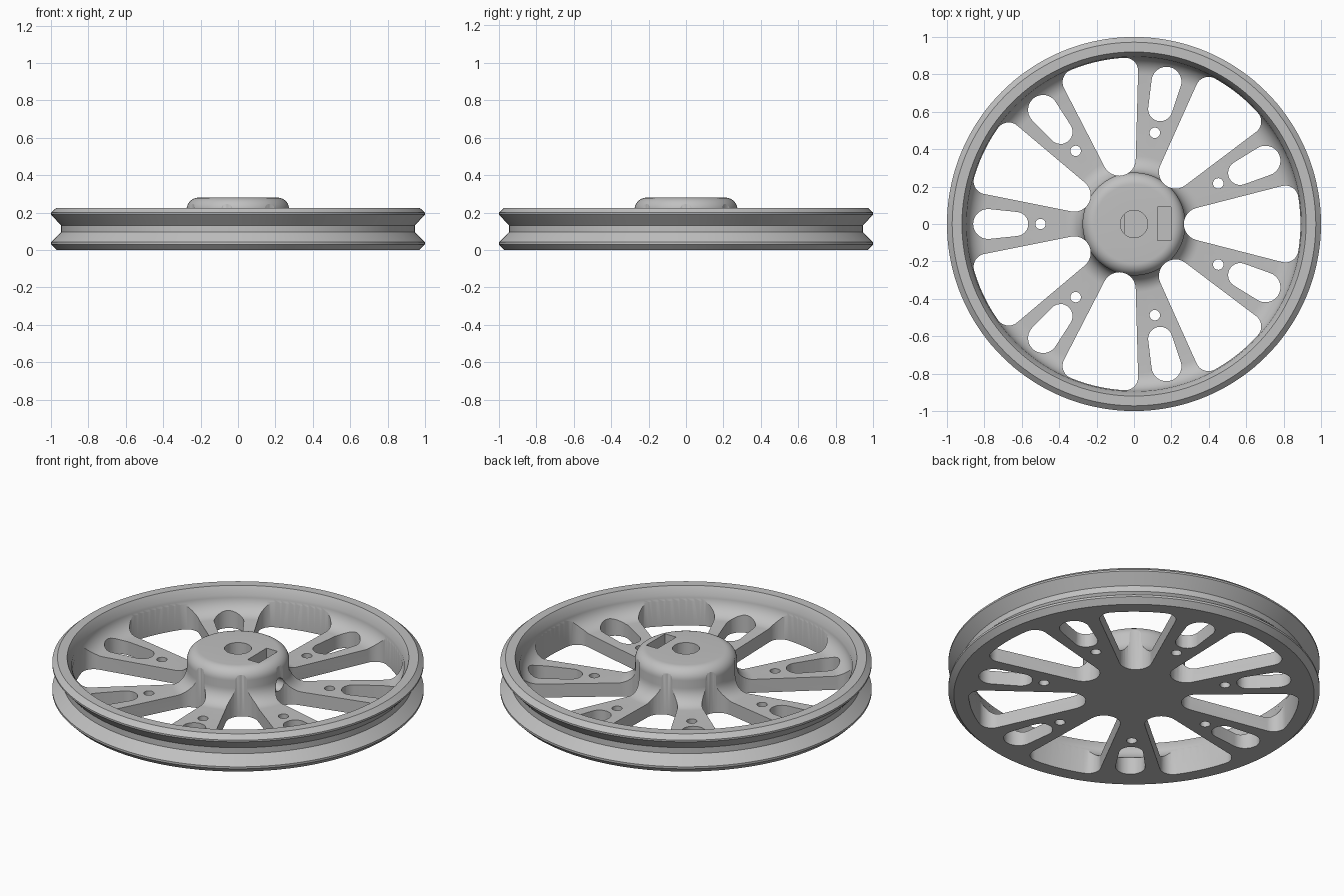
import bpy
import bmesh
from math import sin, cos, tan, asin, pi, radians

SPOKES = 7
STEP = 2 * pi / SPOKES

if "Cube" in bpy.data.objects:
    bpy.data.objects.remove(bpy.data.objects["Cube"])

grey = bpy.data.materials.new("light_grey")
grey.use_nodes = True
grey.diffuse_color = (0.53, 0.53, 0.53, 1)
grey.node_tree.nodes["Principled BSDF"].inputs["Base Color"].default_value = (0.53, 0.53, 0.53, 1)


def arc(cx, cy, r, start, end, n=12):
    """Points along an arc, angles in radians."""
    return [(cx + r * cos(start + (end - start) * i / n),
             cy + r * sin(start + (end - start) * i / n)) for i in range(n + 1)]


def make_object(name, bm):
    bmesh.ops.recalc_face_normals(bm, faces=bm.faces)
    mesh = bpy.data.meshes.new(name)
    bm.to_mesh(mesh)
    bm.free()
    mesh.materials.append(grey)
    obj = bpy.data.objects.new(name, mesh)
    bpy.context.collection.objects.link(obj)
    return obj


def add_prism(bm, outline, z0, z1, angle=0):
    """Extrude a flat outline upward, turned about the axle."""
    c, s = cos(angle), sin(angle)
    rings = [[bm.verts.new((x * c - y * s, x * s + y * c, z)) for x, y in outline]
             for z in (z0, z1)]
    bm.faces.new(rings[0])
    bm.faces.new(rings[1])
    n = len(outline)
    for i in range(n):
        j = (i + 1) % n
        bm.faces.new((rings[0][i], rings[0][j], rings[1][j], rings[1][i]))


def prism_cutter(name, outline, z0, z1):
    bm = bmesh.new()
    add_prism(bm, outline, z0, z1)
    return make_object(name, bm)


# Wheel body: one turned profile with grooved rim, thin web and domed hub
profile = [(0, 0), (0.97, 0), (1.0, 0.03), (1.0, 0.042), (0.945, 0.095),
           (0.945, 0.13), (1.0, 0.19), (1.0, 0.2), (0.972, 0.225), (0.92, 0.225)]
profile += arc(0.795, 0.18, 0.1, 0, -pi / 2, 10)
profile += arc(0.365, 0.17, 0.09, -pi / 2, -pi, 10)
profile += arc(0.21, 0.215, 0.065, 0, pi / 2, 10)
profile += [(0, 0.28)]
bm = bmesh.new()
verts = [bm.verts.new((r, 0, z)) for r, z in profile]
edges = [bm.edges.new(pair) for pair in zip(verts, verts[1:])]
bmesh.ops.spin(bm, geom=verts + edges, cent=(0, 0, 0), axis=(0, 0, 1),
               angle=2 * pi, steps=144, use_duplicate=False)
bmesh.ops.remove_doubles(bm, verts=bm.verts, dist=0.0001)
wheel = make_object("spoked_wheel", bm)

# Opening between spokes: radial sides, round inner end, rounded outer corners
half = radians(14.4)
outer_r, corner, inner_c = 0.89, 0.07, 0.355
side = pi / 2 + half
turn = half - asin(corner / (outer_r - corner))
px, py = (outer_r - corner) * cos(turn), (outer_r - corner) * sin(turn)
opening = arc(inner_c, 0, inner_c * sin(half), side, 2 * pi - side)
opening += arc(px, -py, corner, -side, -turn)
opening += arc(0, 0, outer_r, -turn, turn)[1:-1]
opening += arc(px, py, corner, turn, side)

# Tapered slot and small round hole in each spoke
taper = asin(0.08 / 0.78)
end = pi / 2 + taper
slot = arc(0.63, 0, 0.0646, end, 2 * pi - end) + arc(0.78, 0, 0.08, -end, end, 20)
pin_hole = arc(0.5, 0, 0.028, 0, 2 * pi, 24)[:-1]

bm = bmesh.new()
for i in range(SPOKES):
    spoke = pi + i * STEP
    add_prism(bm, opening, -0.1, 0.4, spoke + STEP / 2)
    add_prism(bm, slot, -0.1, 0.4, spoke)
    add_prism(bm, pin_hole, -0.1, 0.4, spoke)
cutters = [make_object("web_cutter", bm)]

# Blind axle bore: round at the mouth, with a flat on one side further down
cutters.append(prism_cutter("bore_mouth_cutter", arc(0, 0, 0.073, 0, 2 * pi, 40)[:-1], 0.2, 0.4))
flat = pi - 0.78
cutters.append(prism_cutter("bore_flat_cutter", arc(0, 0, 0.073, -flat, flat, 32), 0.05, 0.21))

# Nut pocket in the hub top
pocket = [(0.125, -0.087), (0.198, -0.087), (0.198, 0.09), (0.125, 0.09)]
cutters.append(prism_cutter("nut_pocket_cutter", pocket, 0.07, 0.4))

# Clamping screw hole running sideways through the hub
screw = prism_cutter("screw_cutter", arc(0, 0, 0.038, 0, 2 * pi, 24)[:-1], 0.03, 0.42)
for v in screw.data.vertices:
    x, y, z = v.co
    v.co = (z, y, 0.135 - x)
cutters.append(screw)

# Cut everything, then bake the result
for cutter in cutters:
    cutter.hide_render = True
    mod = wheel.modifiers.new(cutter.name, "BOOLEAN")
    mod.operation = "DIFFERENCE"
    mod.solver = "EXACT"
    mod.object = cutter
bpy.context.view_layer.update()
graph = bpy.context.evaluated_depsgraph_get()
baked = bpy.data.meshes.new_from_object(wheel.evaluated_get(graph))
wheel.modifiers.clear()
wheel.data = baked
for cutter in cutters:
    bpy.data.objects.remove(cutter)

for obj in bpy.context.selected_objects:
    obj.select_set(False)
bpy.context.view_layer.objects.active = wheel
wheel.select_set(True)
bpy.ops.object.shade_smooth_by_angle(angle=radians(25))
